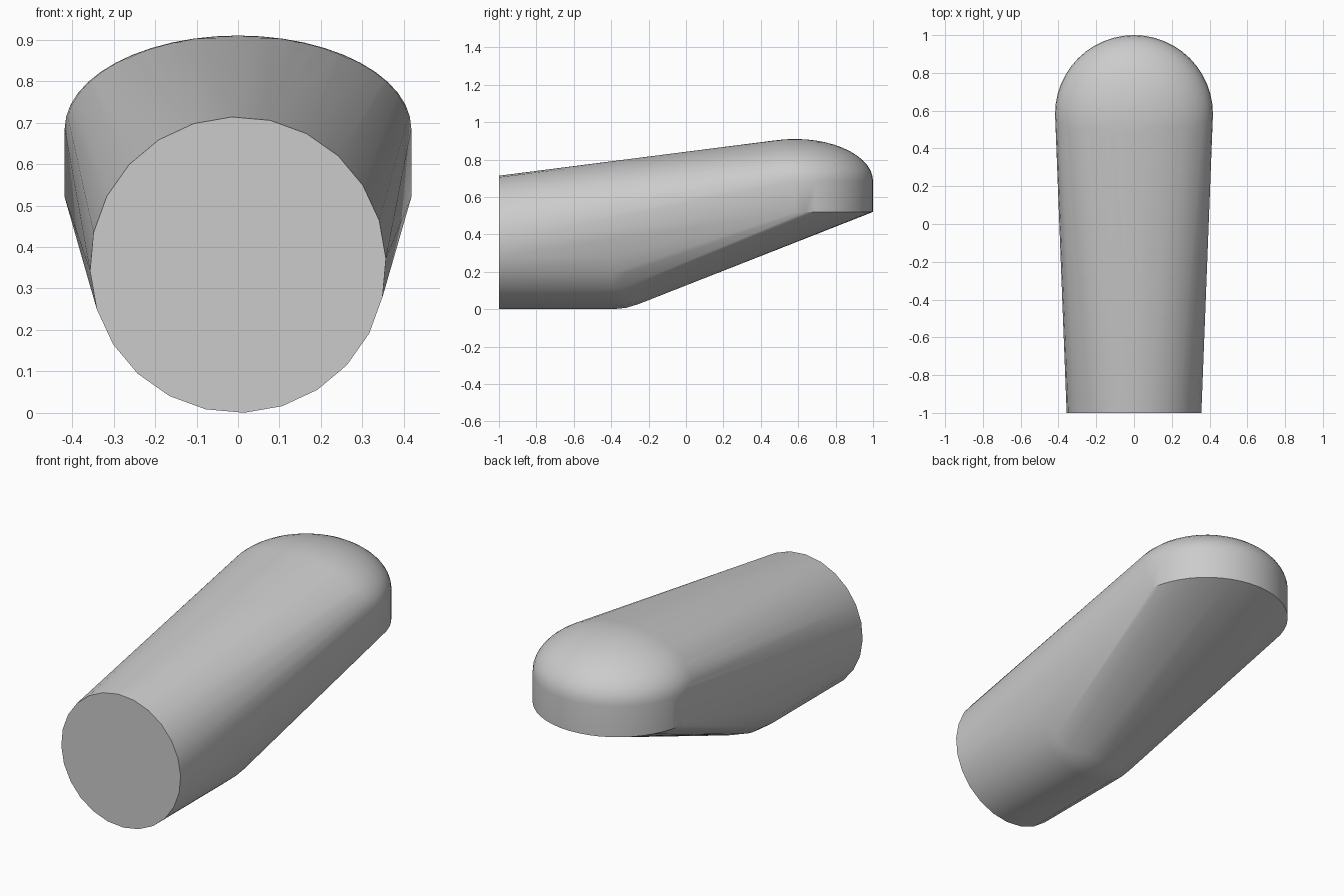
import bpy
import bmesh
from math import sin, cos, pi, radians
from mathutils import Vector

cube = bpy.data.objects.get("Cube")
if cube:
    bpy.data.objects.remove(cube, do_unlink=True)

grey = bpy.data.materials.new("plain grey")
grey.use_nodes = True
grey.diffuse_color = (0.6, 0.6, 0.6, 1)
grey.node_tree.nodes["Principled BSDF"].inputs["Base Color"].default_value = (0.6, 0.6, 0.6, 1)

bm = bmesh.new()


def add_ring(centre, u, v, radius, count, turn=0.0):
    """Add a circle of points in the plane of u and v."""
    for i in range(count):
        a = 2 * pi * i / count + turn
        bm.verts.new(centre + radius * (cos(a) * u + sin(a) * v))


X, Y, Z = Vector((1, 0, 0)), Vector((0, 1, 0)), Vector((0, 0, 1))

# Round shaft with a ball end
shaft_r, ball_y = 0.357, -0.39
shaft_turn = radians(2.4)
add_ring(Vector((0, -1, shaft_r)), X, Z, shaft_r, 24, shaft_turn)
for step in range(8):
    a = step * pi / 16
    add_ring(Vector((0, ball_y + shaft_r * sin(a), shaft_r)), X, Z,
             shaft_r * cos(a), 24, shaft_turn)

# Upright round tip with a flattened dome
tip_r, rim_z, wall_z, dome_h = 0.418, 0.52, 0.685, 0.225
tip = Y * (1 - tip_r)
add_ring(tip + Z * rim_z, X, Y, tip_r, 48)
for step in range(12):
    a = step * pi / 24
    add_ring(tip + Z * (wall_z + dome_h * sin(a)), X, Y, tip_r * cos(a), 48)
bm.verts.new(tip + Z * (wall_z + dome_h))

# One taut skin around both parts
hull = bmesh.ops.convex_hull(bm, input=bm.verts[:])
spare = {g for g in hull["geom_interior"] + hull["geom_unused"]
         if isinstance(g, bmesh.types.BMVert)}
bmesh.ops.delete(bm, geom=list(spare), context="VERTS")
bmesh.ops.recalc_face_normals(bm, faces=bm.faces[:])

mesh = bpy.data.meshes.new("tapered_body")
bm.to_mesh(mesh)
bm.free()
mesh.materials.append(grey)
body = bpy.data.objects.new("tapered_body", mesh)
bpy.context.collection.objects.link(body)

bpy.ops.object.select_all(action="DESELECT")
body.select_set(True)
bpy.context.view_layer.objects.active = body
bpy.ops.object.shade_smooth_by_angle(angle=radians(30))
